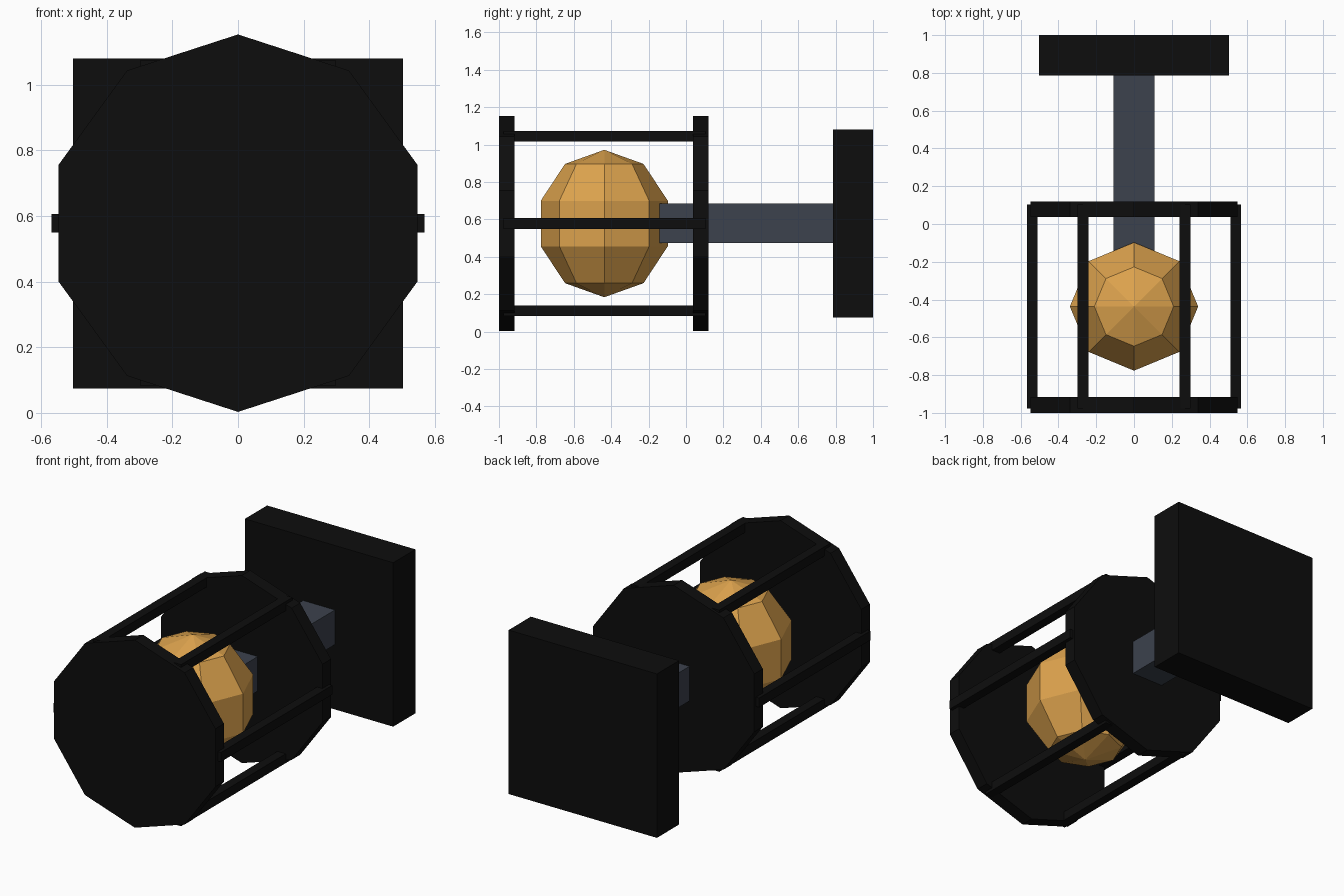
import bpy, math

if "Cube" in bpy.data.objects:
    bpy.data.objects.remove(bpy.data.objects["Cube"])

def material(name, rgb):
    m = bpy.data.materials.new(name)
    m.diffuse_color = (*rgb, 1)
    m.use_nodes = True
    m.node_tree.nodes["Principled BSDF"].inputs["Base Color"].default_value = m.diffuse_color
    return m

black = material("black iron", (0.004, 0.004, 0.004))
slate = material("slate grey", (0.045, 0.054, 0.075))
amber = material("amber glass", (0.72, 0.365, 0.075))
CZ = 0.578  # height of the lantern axis

def finish(name, mat):
    ob = bpy.context.object
    ob.name = name
    ob.data.materials.append(mat)
    return ob

def box(name, mat, x, y, z):
    """Box from (min, max) pairs."""
    bpy.ops.mesh.primitive_cube_add(size=1, location=[(a + b) / 2 for a, b in (x, y, z)])
    bpy.context.object.scale = [b - a for a, b in (x, y, z)]
    bpy.ops.object.transform_apply(location=False)
    finish(name, mat)

def disc(name, y0, y1):
    """Ten-sided end cap with a corner at the top."""
    bpy.ops.mesh.primitive_cylinder_add(vertices=10, radius=0.575, depth=y1 - y0,
                                        location=(0, (y0 + y1) / 2, CZ),
                                        rotation=(math.pi / 2, 0, 0))
    finish(name, black)

# wall plate and arm
box("wall_plate", black, (-0.503, 0.503), (0.785, 1.0), (0.075, 1.08))
box("arm", slate, (-0.108, 0.108), (-0.145, 0.79), (0.473, 0.685))

# end caps of the cage
disc("front_cap", -1.0, -0.917)
disc("back_cap", 0.037, 0.12)

# six square cage bars
for i in range(6):
    a = i * math.pi / 3
    x, z, h = 0.539 * math.cos(a), CZ + 0.539 * math.sin(a), 0.0285
    box(f"cage_bar_{i + 1}", black, (x - h, x + h), (-0.977, 0.103), (z - h, z + h))

# faceted lamp globe
bpy.ops.mesh.primitive_uv_sphere_add(segments=8, ring_count=5, radius=1,
                                     location=(0, -0.437, CZ))
bpy.context.object.scale = (0.357, 0.357, 0.394)
bpy.ops.object.transform_apply(location=False)
finish("lamp_globe", amber)
